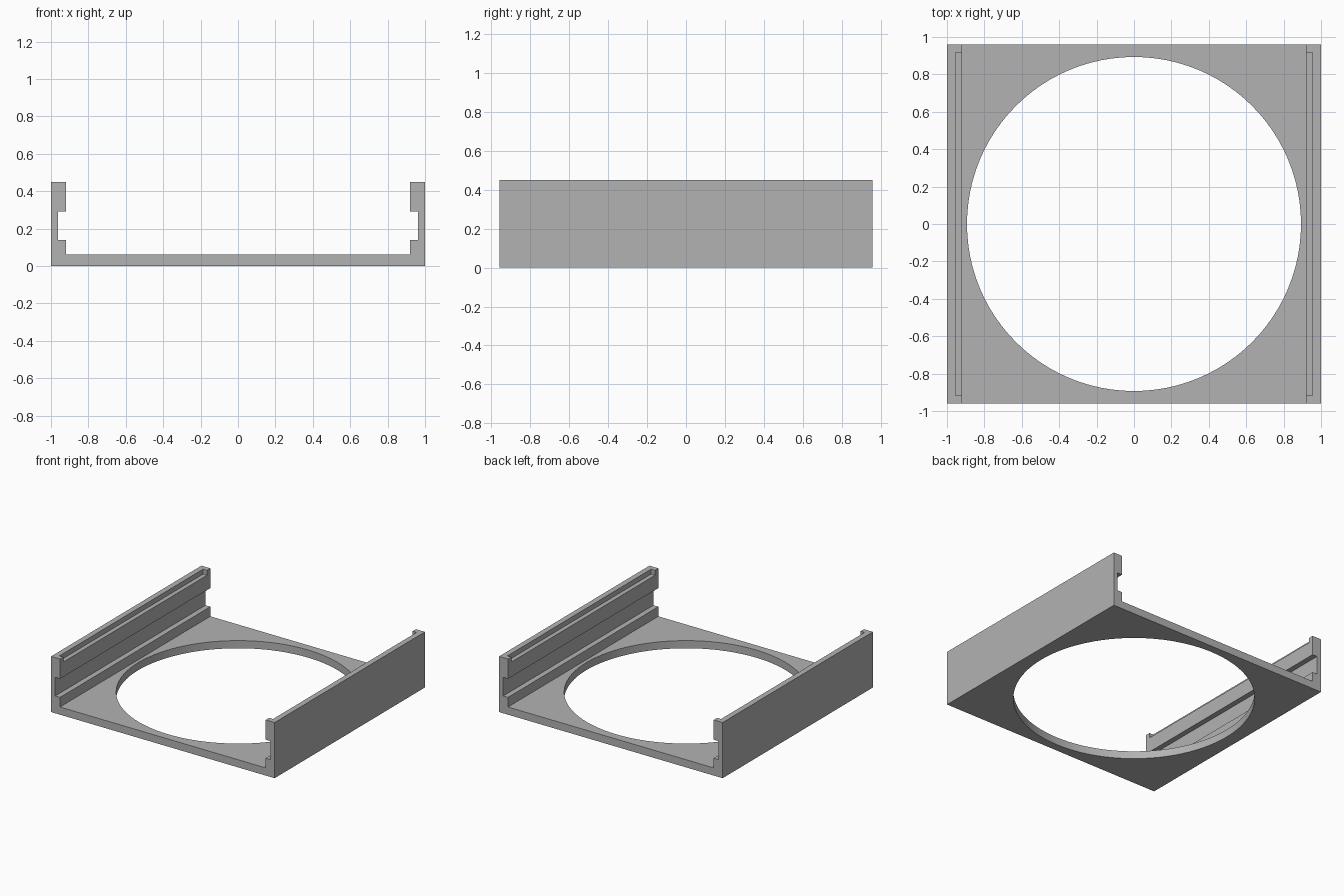
import bpy
import bmesh

cube = bpy.data.objects.get("Cube")
if cube:
    bpy.data.objects.remove(cube, do_unlink=True)

DEPTH = 0.96      # half length along y
HEIGHT = 0.45
INNER = 0.92      # inner face of the side walls
FLOOR = 0.062

grey = bpy.data.materials.new("plain grey")
grey.use_nodes = True
colour = (0.45, 0.45, 0.45, 1)
grey.diffuse_color = colour
grey.node_tree.nodes["Principled BSDF"].inputs["Base Color"].default_value = colour


def make_object(name, bm):
    bmesh.ops.recalc_face_normals(bm, faces=bm.faces)
    mesh = bpy.data.meshes.new(name)
    bm.to_mesh(mesh)
    bm.free()
    obj = bpy.data.objects.new(name, mesh)
    bpy.context.collection.objects.link(obj)
    mesh.materials.append(grey)
    return obj


def cut(target, cutter):
    """Subtract the cutter from the target, then discard it."""
    cutter.hide_render = True
    mod = target.modifiers.new("cut", "BOOLEAN")
    mod.operation = "DIFFERENCE"
    mod.solver = "EXACT"
    mod.object = cutter
    bpy.context.view_layer.objects.active = target
    bpy.ops.object.modifier_apply(modifier=mod.name)
    bpy.data.objects.remove(cutter, do_unlink=True)


# Channel tray: mirrored cross-section with side grooves, extruded along y
half = [(1, 0), (1, HEIGHT), (INNER, HEIGHT), (INNER, 0.29), (0.963, 0.29),
        (0.963, 0.14), (INNER, 0.14), (INNER, FLOOR)]
profile = half + [(-x, z) for x, z in reversed(half)]
bm = bmesh.new()
section = bm.faces.new([bm.verts.new((x, -DEPTH, z)) for x, z in profile])
swept = bmesh.ops.extrude_face_region(bm, geom=[section])["geom"]
bmesh.ops.translate(bm, vec=(0, 2 * DEPTH, 0),
                    verts=[v for v in swept if isinstance(v, bmesh.types.BMVert)])
tray = make_object("channel_tray", bm)

# Large round opening through the floor
bm = bmesh.new()
bmesh.ops.create_cone(bm, cap_ends=True, segments=96,
                      radius1=0.893, radius2=0.893, depth=0.4)
cut(tray, make_object("opening_cutter", bm))

# Rebate along the top inner edge of each wall, stopped short of both ends
for side in (1, -1):
    bm = bmesh.new()
    bmesh.ops.create_cube(bm, size=1)
    bmesh.ops.scale(bm, vec=(0.1, 1.835, 0.1), verts=bm.verts)
    bmesh.ops.translate(bm, vec=(side * 0.905, 0, HEIGHT + 0.01), verts=bm.verts)
    cut(tray, make_object("rebate_cutter", bm))

# Smooth the round opening while keeping the edges sharp
bpy.ops.object.select_all(action="DESELECT")
tray.select_set(True)
bpy.context.view_layer.objects.active = tray
bpy.ops.object.shade_smooth_by_angle(angle=0.5)
